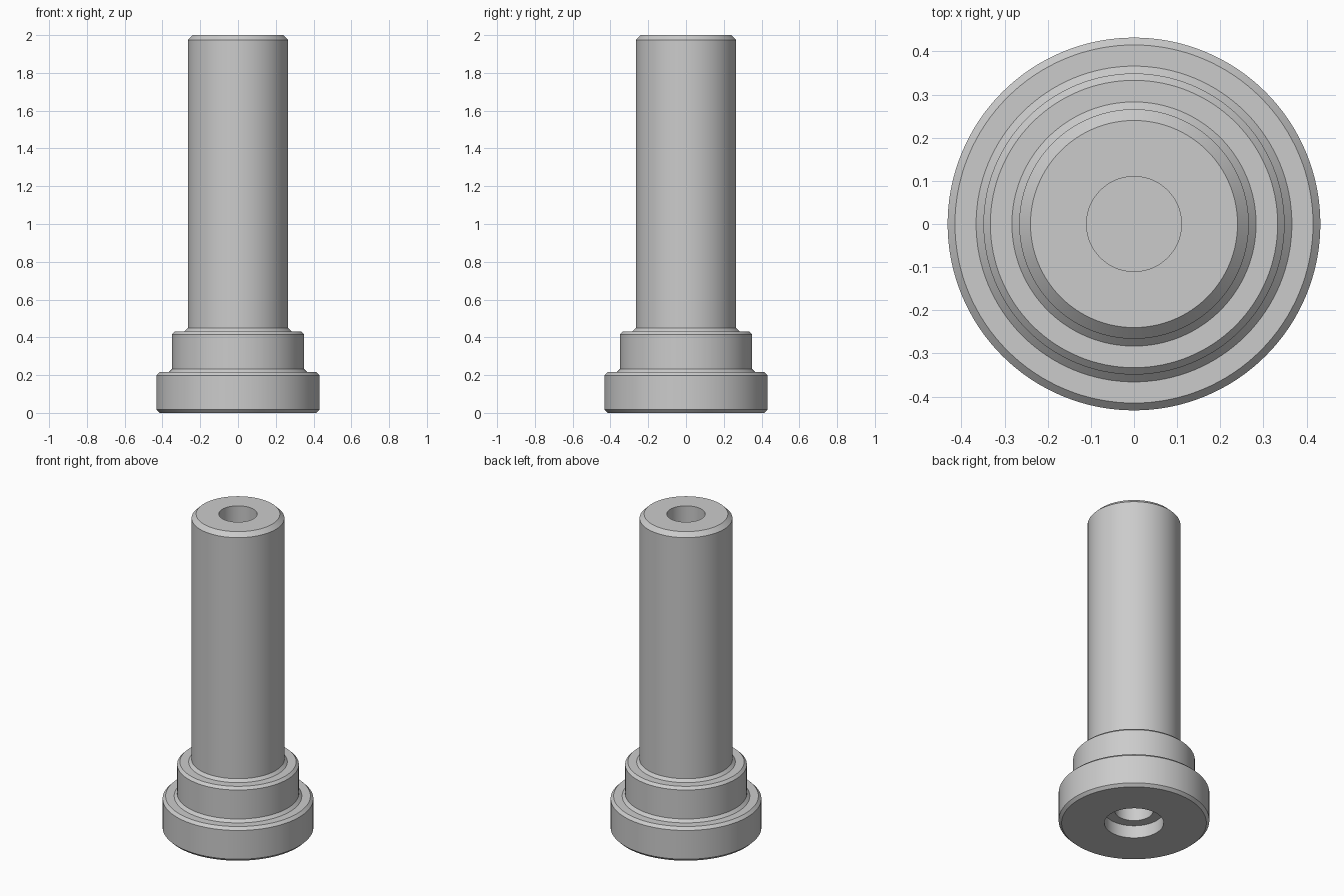
import bpy, bmesh
from math import radians, tau

if "Cube" in bpy.data.objects:
    bpy.data.objects.remove(bpy.data.objects["Cube"])

SEGMENTS = 128

# Half section (radius, z), from the bottom bore's floor around to the top bore's floor
PROFILE = [
    (0, 0.50), (0.11, 0.50), (0.11, 0.08), (0.17, 0.08), (0.17, 0),   # bottom bore, counterbore
    (0.415, 0), (0.432, 0.017), (0.432, 0.199), (0.415, 0.216),       # flange
    (0.366, 0.216), (0.349, 0.233), (0.349, 0.416), (0.333, 0.432),   # shoulder collar
    (0.283, 0.432), (0.266, 0.449), (0.266, 1.974), (0.24, 2.0),      # shaft
    (0.11, 2.0), (0.11, 1.50), (0, 1.50),                             # blind top bore
]


def lathe(name, profile):
    """Spin a half section around z into a closed solid."""
    bm = bmesh.new()
    verts = [bm.verts.new((r, 0, z)) for r, z in profile]
    edges = [bm.edges.new(pair) for pair in zip(verts, verts[1:])]
    bmesh.ops.spin(bm, geom=verts + edges, cent=(0, 0, 0), axis=(0, 0, 1),
                   angle=tau, steps=SEGMENTS, use_merge=True)
    bmesh.ops.remove_doubles(bm, verts=bm.verts, dist=1e-5)
    bmesh.ops.recalc_face_normals(bm, faces=bm.faces)
    mesh = bpy.data.meshes.new(name)
    bm.to_mesh(mesh)
    bm.free()
    obj = bpy.data.objects.new(name, mesh)
    bpy.context.collection.objects.link(obj)
    return obj


# Stepped pin with flange, collar and shaft in one turned piece
pin = lathe("stepped_pin", PROFILE)
bpy.context.view_layer.objects.active = pin
pin.select_set(True)
bpy.ops.object.shade_smooth_by_angle(angle=radians(30))
